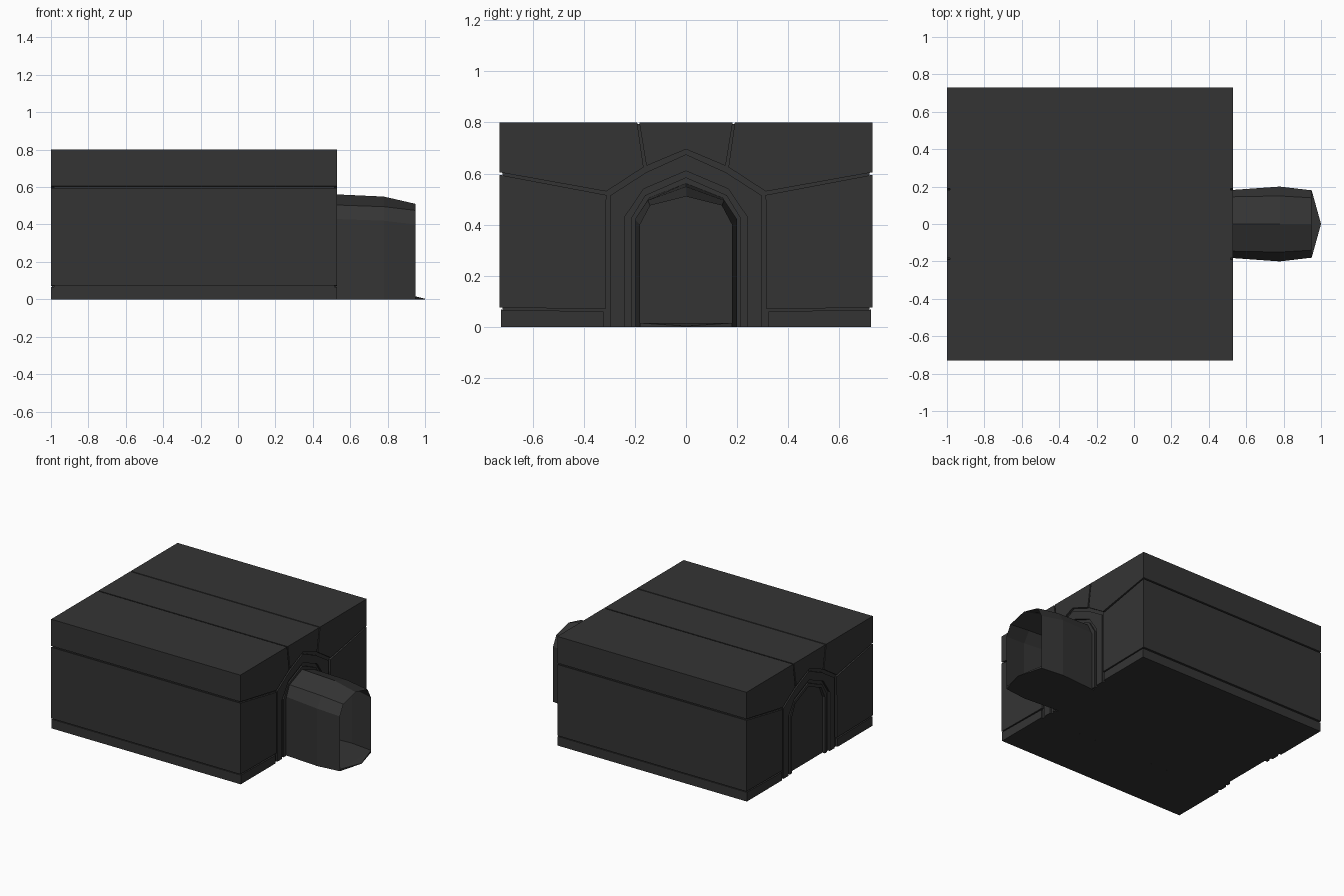
import bpy, bmesh

if "Cube" in bpy.data.objects:
    bpy.data.objects.remove(bpy.data.objects["Cube"])

mat = bpy.data.materials.new("charcoal")
mat.diffuse_color = (0.034, 0.034, 0.034, 1)
mat.use_nodes = True
mat.node_tree.nodes["Principled BSDF"].inputs["Base Color"].default_value = mat.diffuse_color


def finish(name, bm):
    bmesh.ops.recalc_face_normals(bm, faces=bm.faces)
    me = bpy.data.meshes.new(name)
    bm.to_mesh(me)
    bm.free()
    me.materials.append(mat)
    ob = bpy.data.objects.new(name, me)
    bpy.context.collection.objects.link(ob)
    return ob


def prism(name, pts, x0=-1.0, x1=0.53):
    """Extrude a (y, z) outline along x."""
    bm = bmesh.new()
    a = [bm.verts.new((x0, y, z)) for y, z in pts]
    b = [bm.verts.new((x1, y, z)) for y, z in pts]
    bm.faces.new(a)
    bm.faces.new(b[::-1])
    n = len(pts)
    for i in range(n):
        j = (i + 1) % n
        bm.faces.new((a[i], a[j], b[j], b[i]))
    return finish(name, bm)


def pair(name, pts):
    for side, s in (("left", -1), ("right", 1)):
        prism(f"{name}_{side}", [(s * y, z) for y, z in pts])


def arch(half, shoulder, my, mz, peak):
    """Pointed arch outline from right foot over to left foot."""
    right = [(half, 0), (half, shoulder), (my, mz)]
    return right + [(0, peak)] + [(-y, z) for y, z in right[::-1]]


# Nested doorway outlines, outermost first
arches = [arch(.312, .525, .16, .625, .692),
          arch(.295, .515, .155, .605, .675),
          arch(.24, .43, .165, .54, .61),
          arch(.215, .425, .16, .515, .585),
          arch(.19, .41, .15, .495, .56)]

# Wall panels with narrow gaps, running the full length
pair("lower_wall", [(.315, .07), (.73, .075), (.73, .595), (.312, .516)])
pair("plinth", [(.322, 0), (.725, 0), (.725, .067), (.322, .06)])
pair("upper_wall", [(.312, .53), (.73, .605), (.73, .80), (.191, .80), (.166, .625)])
prism("roof_centre", [(.183, .80), (.155, .63), (0, .695), (-.155, .63), (-.183, .80)])

# Core behind the gaps, notched by the doorway
prism("core", [(.718, .002), (.718, .793), (-.718, .793), (-.718, .002)]
      + arches[0][::-1], -.985, .515)

# Stepped door surrounds and door, the same at both ends
for i, depth in enumerate((.015, .005, .02, .01)):
    prism(f"door_surround_{i + 1}", arches[i] + arches[i + 1][::-1],
          -1 + depth, .53 - depth)
prism("door", arches[4], -.97, .50)

# Hollow faceted entrance hood
sections = [(.50, arch(.18, .43, .145, .505, .562)),
            (.78, arch(.20, .42, .15, .495, .549)),
            (.95, arch(.18, .40, .14, .475, .51))]
bm = bmesh.new()
rows = [[bm.verts.new((x, y, z)) for y, z in pts] for x, pts in sections]
for r, q in zip(rows, rows[1:]):
    for i in range(len(r) - 1):
        bm.faces.new((r[i], r[i + 1], q[i + 1], q[i]))
finish("entrance_hood", bm)

# Floor slab with pointed lip
bm = bmesh.new()
half = [(.50, .18), (.78, .20), (.95, .18)]
outline = half + [(1.0, 0)] + [(x, -y) for x, y in half[::-1]]
low = [bm.verts.new((x, y, 0)) for x, y in outline]
top = [bm.verts.new((x, y, .003 if x == 1 else .015)) for x, y in outline]
centre = bm.verts.new((.95, 0, .015))
bm.faces.new(low)
for i in range(7):
    j = (i + 1) % 7
    bm.faces.new((low[i], low[j], top[j], top[i]))
    bm.faces.new((top[i], top[j], centre))
finish("entrance_floor", bm)
